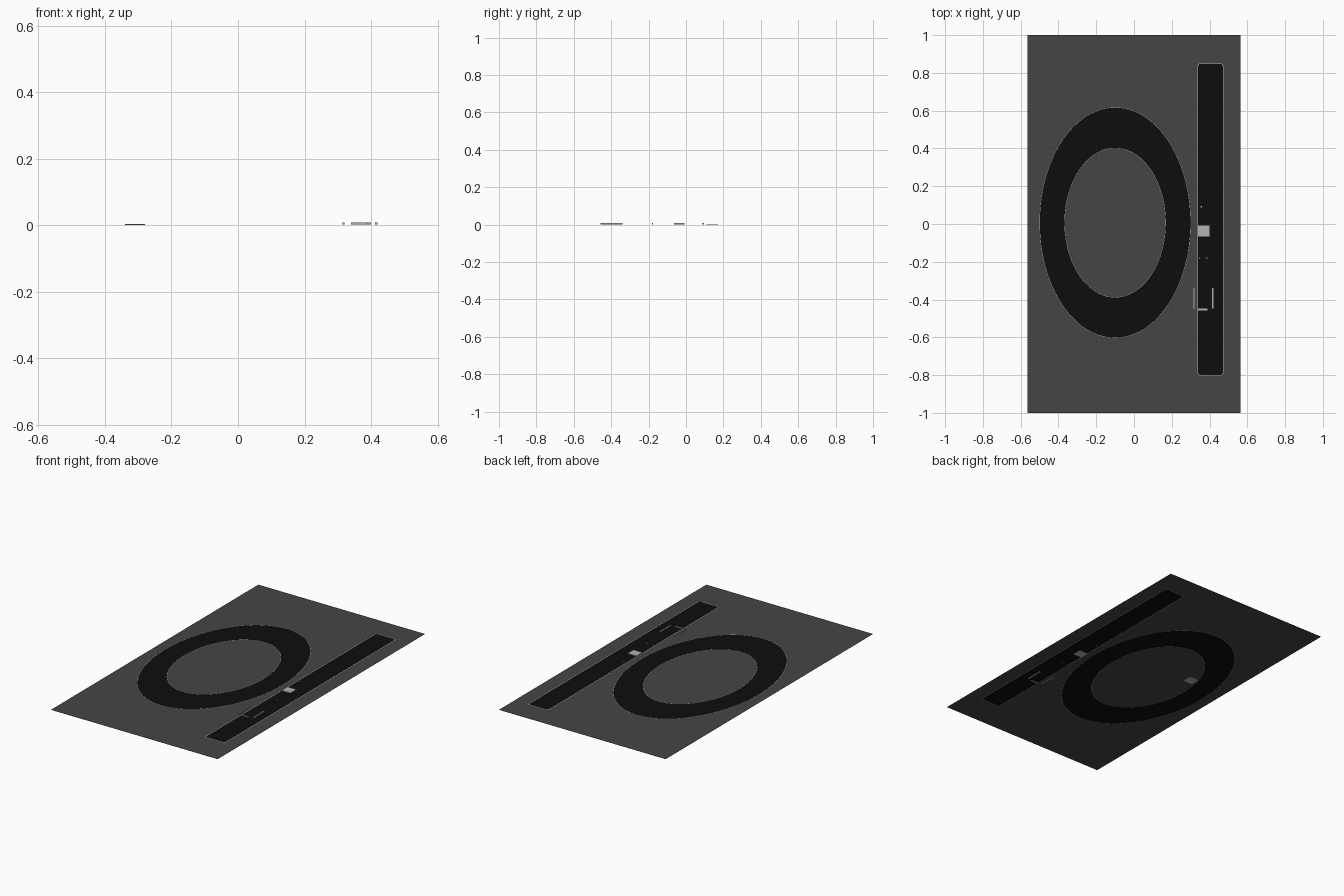
import bpy, bmesh, math

if "Cube" in bpy.data.objects:
    bpy.data.objects.remove(bpy.data.objects["Cube"])


def material(name, v):
    m = bpy.data.materials.new(name)
    m.diffuse_color = (v, v, v, 1)
    m.use_nodes = True
    m.node_tree.nodes["Principled BSDF"].inputs["Base Color"].default_value = m.diffuse_color
    return m


GREY = material("dark grey", 0.06)
BLACK = material("near black", 0.004)
LIGHT = material("light grey", 0.45)
Z = 0.004  # level of the flat sheets


def finish(bm, name, mat):
    me = bpy.data.meshes.new(name)
    bm.to_mesh(me)
    bm.free()
    me.materials.append(mat)
    ob = bpy.data.objects.new(name, me)
    bpy.context.collection.objects.link(ob)
    return ob


def ellipse(rx, ry, cx=-0.10, cy=0.007, n=96):
    return [(cx + rx * math.cos(2 * math.pi * i / n),
             cy + ry * math.sin(2 * math.pi * i / n)) for i in range(n)]


def rect(x0, x1, y0, y1, r=0.0):
    if r == 0:
        return [(x0, y0), (x1, y0), (x1, y1), (x0, y1)]
    pts = []
    for k, (cx, cy) in enumerate([(x1 - r, y1 - r), (x0 + r, y1 - r),
                                  (x0 + r, y0 + r), (x1 - r, y0 + r)]):
        for j in range(5):
            a = (k + j / 4) * math.pi / 2
            pts.append((cx + r * math.cos(a), cy + r * math.sin(a)))
    return pts


def sheet(name, mat, *loops):
    """Flat sheet: first loop is the outline, the others are holes."""
    bm = bmesh.new()
    for pts in loops:
        vs = [bm.verts.new((x, y, Z)) for x, y in pts]
        for a, b in zip(vs, vs[1:] + vs[:1]):
            bm.edges.new((a, b))
    bmesh.ops.triangle_fill(bm, edges=bm.edges[:], use_beauty=True, normal=(0, 0, 1))
    for f in bm.faces:
        f.normal_update()
        if f.normal.z < 0:
            f.normal_flip()
    return finish(bm, name, mat)


def box(name, mat, x0, x1, y0, y1, z0, z1):
    bm = bmesh.new()
    bmesh.ops.create_cube(bm, size=1)
    for v in bm.verts:
        v.co = (x1 if v.co.x > 0 else x0, y1 if v.co.y > 0 else y0,
                z1 if v.co.z > 0 else z0)
    return finish(bm, name, mat)


# Panel with cut-outs for the ring and the bar, and the panel inside the ring
ring_out, ring_in = ellipse(0.40, 0.61), ellipse(0.267, 0.395)
slot = rect(0.337, 0.473, -0.802, 0.850, 0.012)
sheet("panel", GREY, rect(-0.563, 0.563, -1, 1), ring_out, slot)
sheet("ring_centre", GREY, ring_in)

# Black ring and bar, with fine light rims
ring_a, ring_b = ellipse(0.3985, 0.6085), ellipse(0.2685, 0.3965)
bar = rect(0.340, 0.470, -0.799, 0.847, 0.010)
sheet("ring", BLACK, ring_a, ring_b)
sheet("ring_outer_rim", LIGHT, ring_out, ring_a)
sheet("ring_inner_rim", LIGHT, ring_b, ring_in)
sheet("bar", BLACK, bar)
sheet("bar_rim", LIGHT, slot, bar)

# Light slider details, visible from both sides
for name, x0, x1, y0, y1 in [
        ("slider_plate", 0.340, 0.400, -0.065, -0.008),
        ("bracket_left", 0.315, 0.321, -0.448, -0.340),
        ("bracket_right", 0.412, 0.420, -0.448, -0.340),
        ("bracket_end", 0.340, 0.390, -0.457, -0.448),
        ("upper_dot", 0.352, 0.360, 0.087, 0.095),
        ("lower_dot_left", 0.343, 0.350, -0.183, -0.177),
        ("lower_dot_right", 0.382, 0.390, -0.183, -0.177)]:
    box(name, LIGHT, x0, x1, y0, y1, 0.002, 0.008)

# Small plate on the underside
box("underside_plate", LIGHT, -0.34, -0.28, 0.11, 0.17, 0.0, 0.003)
